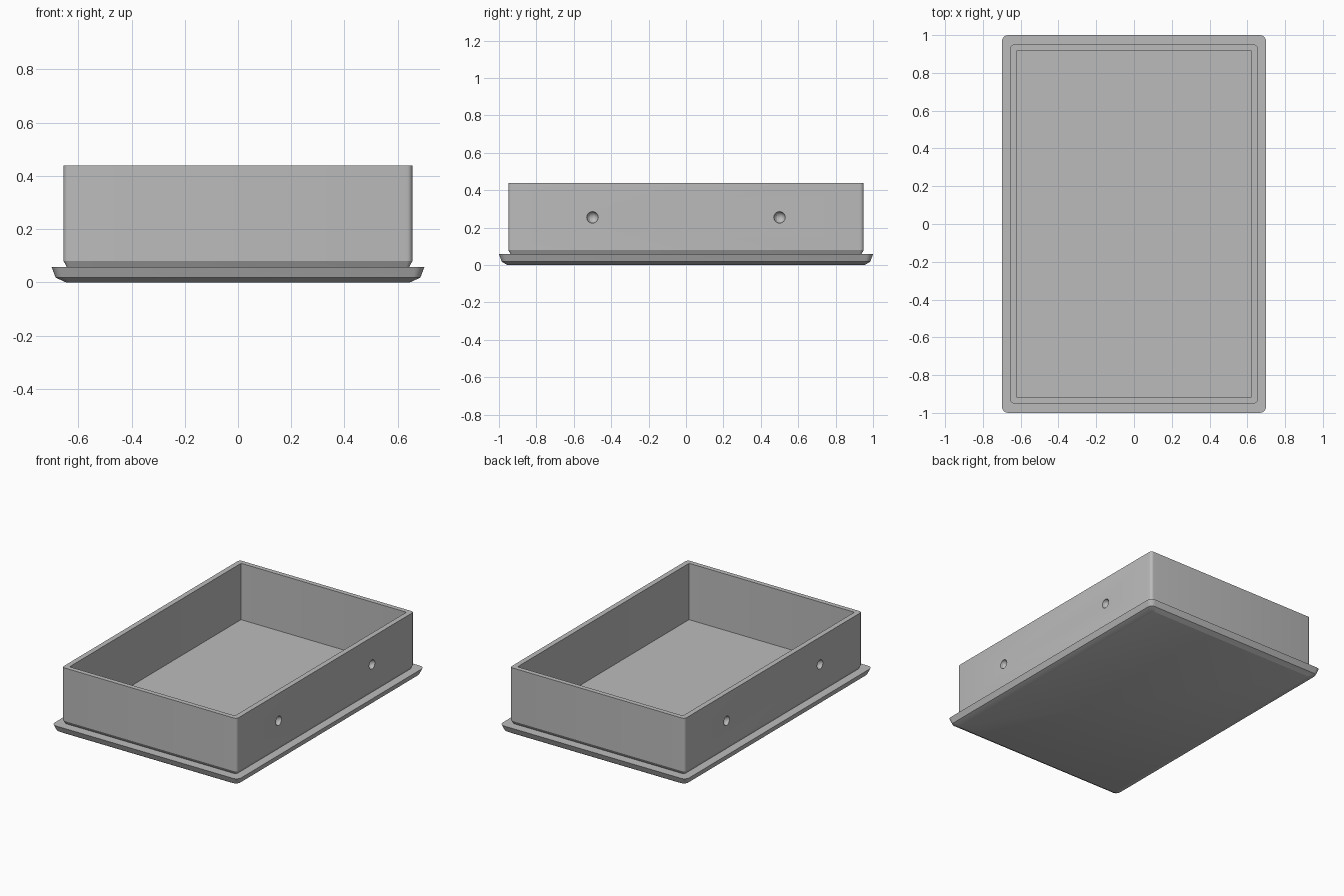
import bpy
import bmesh
from math import cos, sin, pi, radians

cube = bpy.data.objects.get("Cube")
if cube:
    bpy.data.objects.remove(cube)

grey = bpy.data.materials.new("plain grey")
grey.use_nodes = True
colour = (0.5, 0.5, 0.5, 1)
grey.diffuse_color = colour
grey.node_tree.nodes["Principled BSDF"].inputs["Base Color"].default_value = colour


def rounded_ring(bm, hx, hy, radius, z, steps=5):
    """Rounded rectangle of vertices, counter-clockwise."""
    ring = []
    for k, (sx, sy) in enumerate([(1, 1), (-1, 1), (-1, -1), (1, -1)]):
        for i in range(steps + 1):
            a = (k + i / steps) * pi / 2
            ring.append(bm.verts.new((sx * (hx - radius) + radius * cos(a),
                                      sy * (hy - radius) + radius * sin(a), z)))
    return ring


def add_object(name, bm):
    mesh = bpy.data.meshes.new(name)
    bm.to_mesh(mesh)
    bm.free()
    mesh.materials.append(grey)
    obj = bpy.data.objects.new(name, mesh)
    bpy.context.collection.objects.link(obj)
    return obj


# Tray shell: underside, flange, wall, rim, inner wall and floor
sections = [  # half width, half depth, corner radius, height
    (0.645, 0.955, 0.015, 0.0),
    (0.685, 0.985, 0.03, 0.018),
    (0.70, 1.0, 0.035, 0.058),
    (0.643, 0.938, 0.012, 0.058),
    (0.655, 0.95, 0.02, 0.08),
    (0.655, 0.95, 0.02, 0.44),
    (0.62, 0.918, 0.003, 0.44),
    (0.62, 0.918, 0.003, 0.058),
]
bm = bmesh.new()
rings = [rounded_ring(bm, *s) for s in sections]
for low, high in zip(rings, rings[1:]):
    for i in range(len(low)):
        j = (i + 1) % len(low)
        bm.faces.new((low[i], low[j], high[j], high[i]))
bm.faces.new(rings[0][::-1])
bm.faces.new(rings[-1])
tray = add_object("tray", bm)

# Round dimples in both long sides
bm = bmesh.new()
for x in (-0.655, 0.655):
    for y in (-0.5, 0.5):
        ball = bmesh.ops.create_uvsphere(bm, u_segments=12, v_segments=8, radius=0.031)
        bmesh.ops.translate(bm, verts=ball["verts"], vec=(x, y, 0.255))
cutter = add_object("dimple_cutter", bm)
cutter.hide_render = True

# Apply the cut, then drop the helper
cut = tray.modifiers.new("dimples", "BOOLEAN")
cut.operation = "DIFFERENCE"
cut.solver = "EXACT"
cut.object = cutter
bpy.ops.object.select_all(action="DESELECT")
tray.select_set(True)
bpy.context.view_layer.objects.active = tray
bpy.ops.object.modifier_apply(modifier=cut.name)
bpy.data.objects.remove(cutter)
bpy.ops.object.shade_smooth_by_angle(angle=radians(25))
